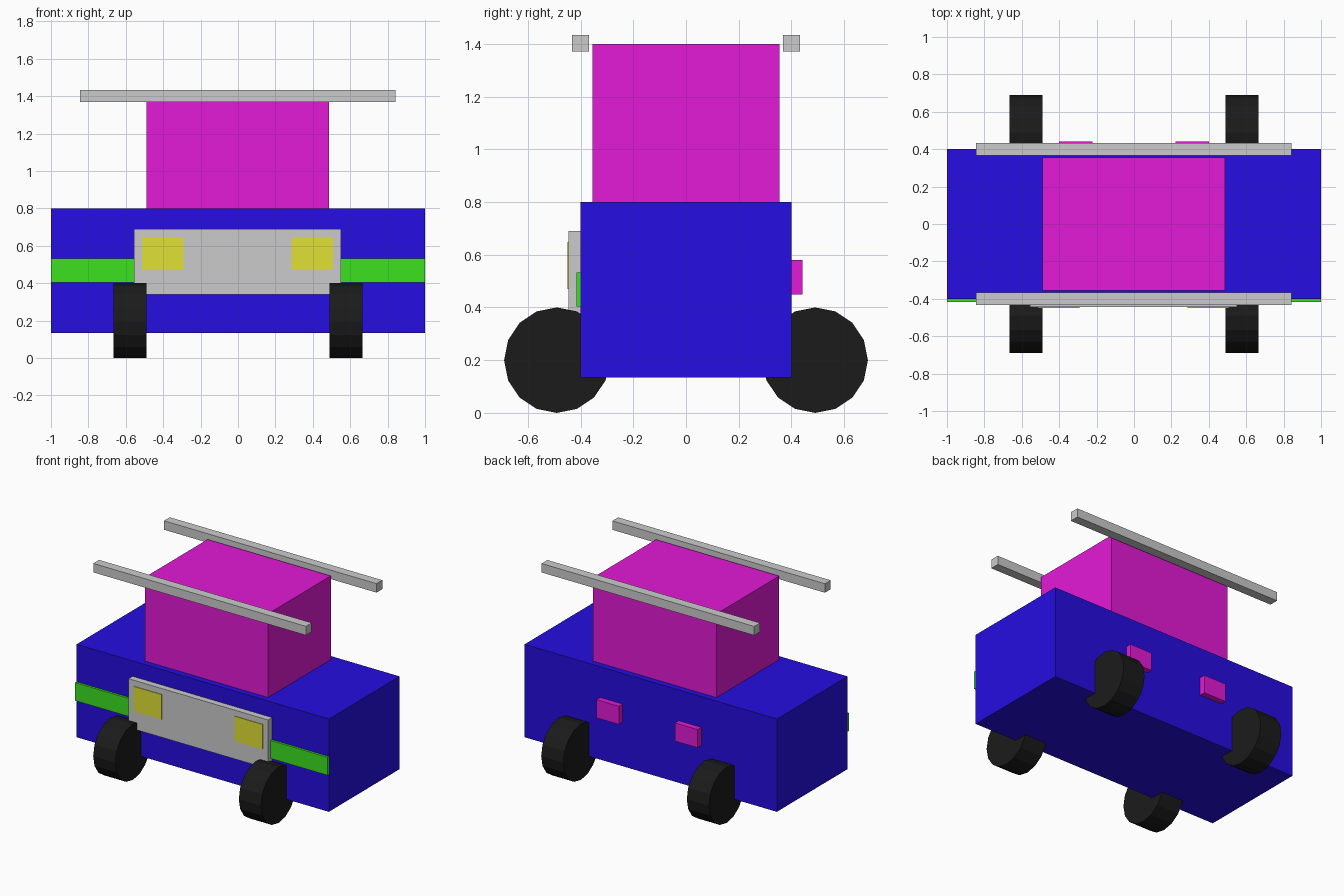
import bpy
from math import pi

if "Cube" in bpy.data.objects:
    bpy.data.objects.remove(bpy.data.objects["Cube"])


def material(name, rgb):
    m = bpy.data.materials.new(name)
    m.diffuse_color = (*rgb, 1)
    m.use_nodes = True
    m.node_tree.nodes["Principled BSDF"].inputs["Base Color"].default_value = m.diffuse_color
    return m


BLUE = material("blue", (0.019, 0.004, 0.75))
MAGENTA = material("magenta", (0.77, 0.01, 0.68))
GREEN = material("green", (0.045, 0.75, 0.014))
YELLOW = material("yellow", (0.75, 0.75, 0.035))
BLACK = material("black", (0.011, 0.011, 0.011))


def box(name, x, y, z, mat=None):
    """Box from (min, max) ranges on each axis."""
    ranges = (x, y, z)
    bpy.ops.mesh.primitive_cube_add(size=1, location=[(a + b) / 2 for a, b in ranges])
    ob = bpy.context.object
    ob.name = name
    ob.scale = [b - a for a, b in ranges]
    bpy.ops.object.transform_apply(location=False, rotation=False, scale=True)
    if mat:
        ob.data.materials.append(mat)
    return ob


# Body and cabin
box("body", (-1, 1), (-0.40, 0.40), (0.135, 0.80), BLUE)
box("cabin", (-0.49, 0.487), (-0.355, 0.355), (0.80, 1.40), MAGENTA)

# Front trim: bumper stripe and grille plate
box("front_stripe", (-1, 1), (-0.416, -0.40), (0.403, 0.532), GREEN)
box("grille", (-0.556, 0.55), (-0.445, -0.40), (0.34, 0.69))

# Lamps, one pair at each end
for side, sign in (("left", -1), ("right", 1)):
    cx = sign * 0.40 - 0.002
    box("headlight_" + side, (cx - 0.111, cx + 0.111), (-0.45, -0.43), (0.47, 0.648), YELLOW)
    cx = sign * 0.312
    box("taillight_" + side, (cx - 0.089, cx + 0.089), (0.39, 0.442), (0.45, 0.58), MAGENTA)

# Roof rails and wheels, front and back
for end, sign in (("front", -1), ("back", 1)):
    cy = sign * 0.40
    box("roof_rail_" + end, (-0.844, 0.841), (cy - 0.033, cy + 0.033), (1.37, 1.434))
    for side, s in (("left", -1), ("right", 1)):
        bpy.ops.mesh.primitive_cylinder_add(
            vertices=16, radius=0.2, depth=0.175,
            location=(s * 0.577, sign * 0.49, 0.2), rotation=(0, pi / 2, 0))
        wheel = bpy.context.object
        wheel.name = f"wheel_{end}_{side}"
        wheel.data.materials.append(BLACK)
